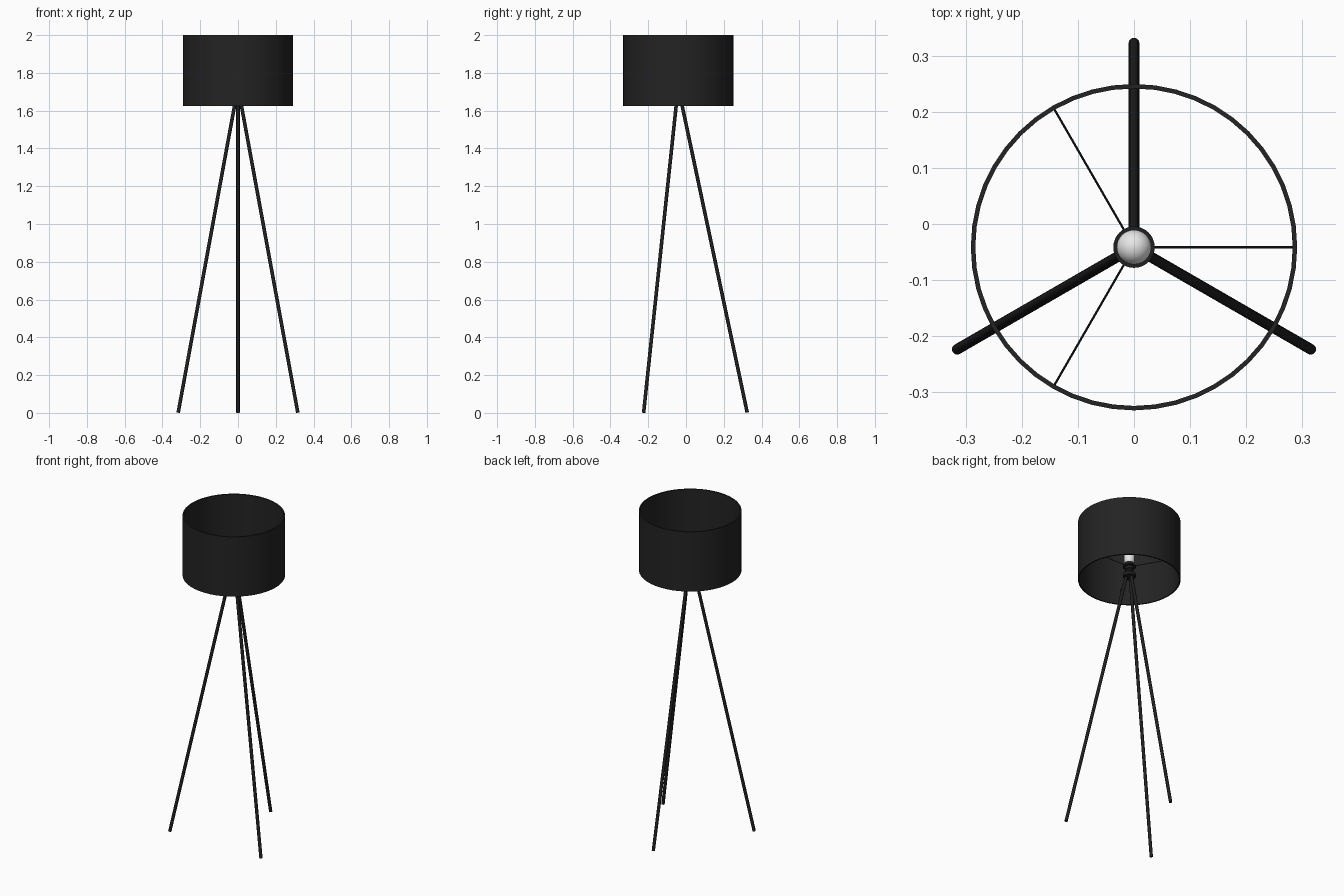
import bpy, math
from mathutils import Vector

if "Cube" in bpy.data.objects:
    bpy.data.objects.remove(bpy.data.objects["Cube"])

CY = -0.0415  # lamp axis sits slightly forward of the origin


def material(name, rgb):
    m = bpy.data.materials.new(name)
    m.diffuse_color = (*rgb, 1)
    m.use_nodes = True
    m.node_tree.nodes["Principled BSDF"].inputs["Base Color"].default_value = m.diffuse_color
    return m


fabric = material("black fabric", (0.017, 0.017, 0.017))
metal = material("black metal", (0.014, 0.014, 0.014))
glass = material("white glass", (0.8, 0.8, 0.8))


def finish(obj, name, mat):
    obj.name = name
    obj.data.materials.clear()
    obj.data.materials.append(mat)
    bpy.ops.object.select_all(action='DESELECT')
    obj.select_set(True)
    bpy.context.view_layer.objects.active = obj
    bpy.ops.object.shade_smooth_by_angle(angle=math.radians(35))
    return obj


def lathe(name, profile, mat, sides, closed=False):
    """Revolve (radius, z) points about the lamp axis."""
    n = len(profile)
    verts = [(r * math.cos(a), CY + r * math.sin(a), z)
             for a in (2 * math.pi * i / sides for i in range(sides))
             for r, z in profile]
    faces = []
    for i in range(sides):
        a, b = i * n, (i + 1) % sides * n
        for k in range(n if closed else n - 1):
            j = (k + 1) % n
            faces.append((a + k, b + k, b + j, a + j))
    if not closed:  # cap both ends
        faces.append([i * n for i in reversed(range(sides))])
        faces.append([i * n + n - 1 for i in range(sides)])
    me = bpy.data.meshes.new(name)
    me.from_pydata(verts, [], faces)
    obj = bpy.data.objects.new(name, me)
    bpy.context.collection.objects.link(obj)
    return finish(obj, name, mat)


def rod(name, p, q, radius, mat, sides):
    p, q = Vector(p), Vector(q)
    d = q - p
    bpy.ops.mesh.primitive_cylinder_add(vertices=sides, radius=radius, depth=d.length,
                                        location=(p + q) / 2,
                                        rotation=d.to_track_quat('Z', 'Y').to_euler())
    return finish(bpy.context.object, name, mat)


def polar(r, degrees, z):
    a = math.radians(degrees)
    return (r * math.cos(a), CY + r * math.sin(a), z)


# Open drum shade
lathe("shade", [(0.284, 1.625), (0.292, 1.625), (0.292, 2.0), (0.284, 2.0)],
      fabric, 48, closed=True)

# Three splayed legs
for i, ang in enumerate((90, 210, 330)):
    rod(f"leg_{i + 1}", polar(0.3655, ang, 0.002), polar(0.014, ang, 1.66), 0.0095, metal, 16)

# Hub joining the legs, with the socket stem above it
lathe("hub", [(0.034, 1.64), (0.037, 1.643), (0.037, 1.662), (0.034, 1.665)], metal, 32)
lathe("socket", [(0.018, 1.66), (0.018, 1.685), (0.025, 1.69), (0.025, 1.735)], metal, 32)

# Fitter ring and three thin spokes holding the shade
lathe("fitter_ring", [(0.022, 1.706), (0.037, 1.706), (0.037, 1.712), (0.022, 1.712)],
      metal, 32, closed=True)
for i, ang in enumerate((0, 120, 240)):
    rod(f"spoke_{i + 1}", polar(0.03, ang, 1.709), polar(0.288, ang, 1.709), 0.002, metal, 8)

# Round-topped bulb
dome = [(0.031 * math.cos(t), 1.79 + 0.031 * math.sin(t))
        for t in (math.radians(10 * k) for k in range(9))]
lathe("bulb", [(0.022, 1.73), (0.028, 1.736), (0.031, 1.748)] + dome + [(0.001, 1.821)],
      glass, 32)
